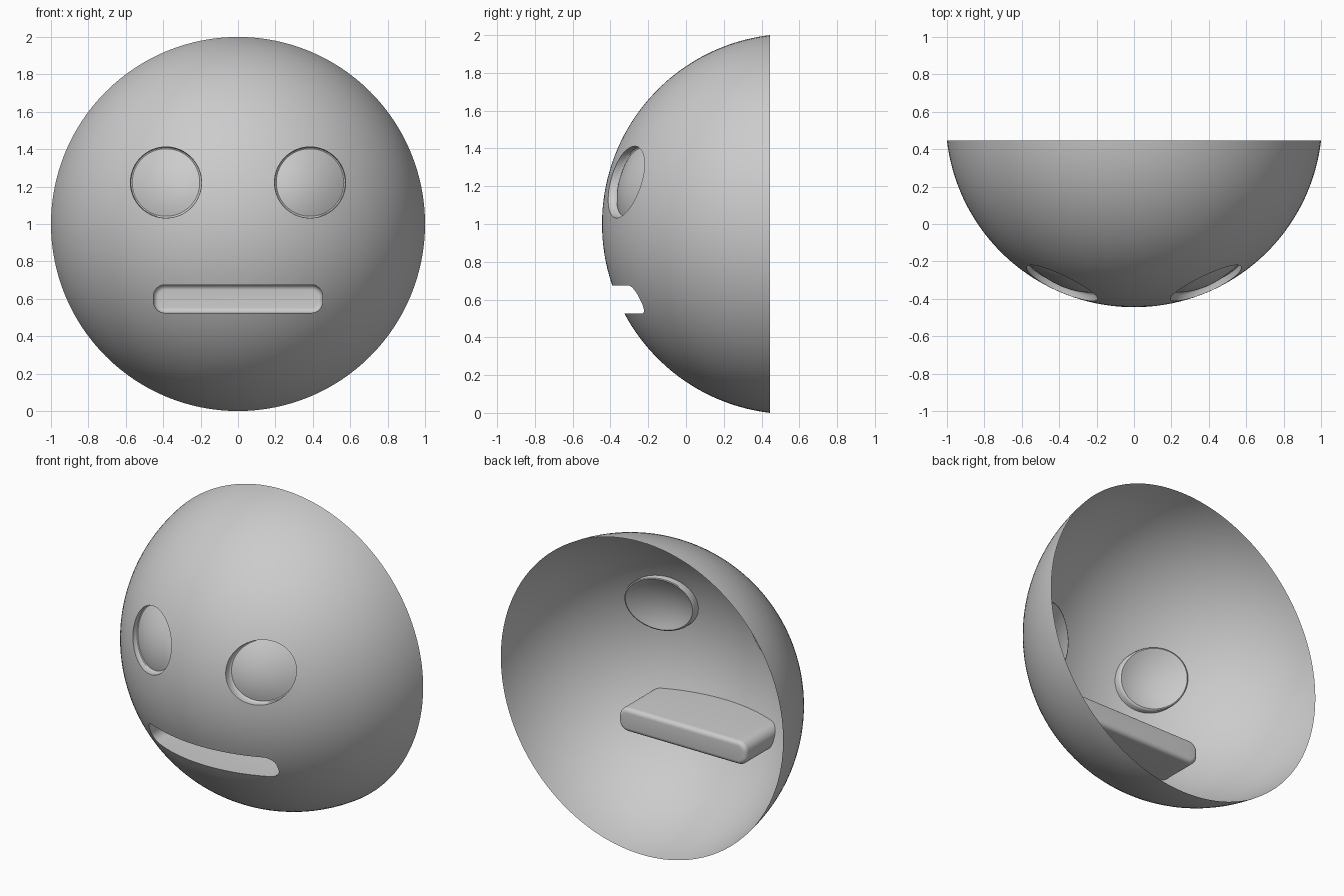
import bpy
import bmesh
from math import sin, cos, pi, sqrt, asin, radians
from mathutils import Vector
from mathutils.geometry import delaunay_2d_cdt

R = 1.0068                 # dome radius
CY = 0.562                 # dome centre along y
EYE = (0.385, 1.222, 0.19)  # x, z, radius
MOUTH = (0.6, 0.452, 0.075, 0.06)  # z, half width, half height, corner radius
FLOOR_Y = 0.04
ROUND = 0.028

old = bpy.data.objects.get("Cube")
if old:
    bpy.data.objects.remove(old, do_unlink=True)

grey = bpy.data.materials.new("plain grey")
grey.use_nodes = True
grey.diffuse_color = (0.6, 0.6, 0.6, 1)
grey.node_tree.nodes["Principled BSDF"].inputs["Base Color"].default_value = (0.6, 0.6, 0.6, 1)


def dome_y(x, z):
    return CY - sqrt(max(R * R - x * x - (z - 1) ** 2, 0))


def finish(name, bm):
    """Turn the surface toward the front, then make a smooth object of it."""
    if sum(f.normal.y * f.calc_area() for f in bm.faces) > 0:
        bmesh.ops.reverse_faces(bm, faces=bm.faces[:])
    mesh = bpy.data.meshes.new(name)
    bm.to_mesh(mesh)
    bm.free()
    mesh.materials.append(grey)
    ob = bpy.data.objects.new(name, mesh)
    bpy.context.collection.objects.link(ob)
    bpy.ops.object.select_all(action='DESELECT')
    ob.select_set(True)
    bpy.context.view_layer.objects.active = ob
    bpy.ops.object.shade_smooth_by_angle(angle=radians(40))
    return ob


def circle(cx, cz, r, n=64):
    return [(cx + r * cos(2 * pi * i / n), cz + r * sin(2 * pi * i / n)) for i in range(n)]


def mouth_outline(inset=0.0, per_side=24, per_corner=8):
    cz, w, h, r = MOUTH
    pts = []
    for quadrant, (sx, sz) in enumerate([(1, 1), (-1, 1), (-1, -1), (1, -1)]):
        for k in range(per_corner + 1):
            a = pi / 2 * (quadrant + k / per_corner)
            pts.append((sx * (w - r) + (r - inset) * cos(a),
                        cz + sz * (h - r) + (r - inset) * sin(a)))
        if quadrant in (0, 2):   # divide the long sides so they follow the dome
            x0, z0 = pts[-1]
            for k in range(1, per_side):
                pts.append((x0 - 2 * x0 * k / per_side, z0))
    return pts


def loft(name, rings):
    """Join rings of 3D points in order and close the last one."""
    bm = bmesh.new()
    loops = [[bm.verts.new(p) for p in ring] for ring in rings]
    n = len(loops[0])
    for a, b in zip(loops, loops[1:]):
        for i in range(n):
            j = (i + 1) % n
            bm.faces.new((a[i], a[j], b[j], b[i]))
    bm.faces.new(loops[-1])
    bm.normal_update()
    return finish(name, bm)


def in_eye(x, z, grow=0.0):
    return (abs(x) - EYE[0]) ** 2 + (z - EYE[1]) ** 2 < (EYE[2] + grow) ** 2


def in_mouth(x, z, grow=0.0):
    cz, w, h, r = MOUTH
    dx = max(abs(x) - (w - r), 0)
    dz = max(abs(z - cz) - (h - r), 0)
    return dx * dx + dz * dz < (r + grow) ** 2


# Face shell: open dome with openings for the eyes and mouth
points, edges = [], []


def add_loop(loop):
    start, n = len(points), len(loop)
    points.extend(Vector(p) for p in loop)
    edges.extend((start + i, start + (i + 1) % n) for i in range(n))


RINGS, SEGMENTS = 36, 128
add_loop(circle(0, 1, 1, SEGMENTS))
for side in (-1, 1):
    add_loop(circle(side * EYE[0], EYE[1], EYE[2]))
add_loop(mouth_outline())
for k in range(RINGS):
    r = R * sin(asin(1 / R) * k / RINGS)
    count = max(1, min(SEGMENTS, 6 * k))
    for x, z in circle(0, 1, r, count):
        if not in_eye(x, z, 0.012) and not in_mouth(x, z, 0.012):
            points.append(Vector((x, z)))

verts, _, tris, *_ = delaunay_2d_cdt(points, edges, [], 0, 1e-5)
bm = bmesh.new()
bv = [bm.verts.new((v.x, dome_y(v.x, v.y), v.y)) for v in verts]
for tri in tris:
    c = sum((verts[i] for i in tri), Vector((0, 0))) / 3
    if not in_eye(c.x, c.y, -0.0003) and not in_mouth(c.x, c.y, -0.0003):
        bm.faces.new([bv[i] for i in tri])
bm.normal_update()
finish("face_shell", bm)

# Eyes: shallow sockets with a gently domed floor
for side, name in ((-1, "right_eye"), (1, "left_eye")):
    rings = []
    for k, depth in ((1, 0), (1, 0.028), (0.985, 0.038), (0.95, 0.043)):
        rings.append([(x, dome_y(x, z) + depth, z)
                      for x, z in circle(side * EYE[0], EYE[1], EYE[2] * k)])
    for step in range(1, 10):
        k = 0.95 * (1 - step / 9.2)
        depth = 0.018 + 0.025 * (k / 0.95) ** 2
        rings.append([(x, dome_y(x, z) + depth, z)
                      for x, z in circle(side * EYE[0], EYE[1], EYE[2] * k)])
    loft(name, rings)

# Mouth: deep pocket with a flat, round-edged floor
rings = [[(x, dome_y(x, z), z) for x, z in mouth_outline()]]
for k in range(7):
    a = pi / 2 * k / 6
    y = FLOOR_Y - ROUND + ROUND * sin(a)
    rings.append([(x, y, z) for x, z in mouth_outline(ROUND * (1 - cos(a)))])
loft("mouth", rings)
